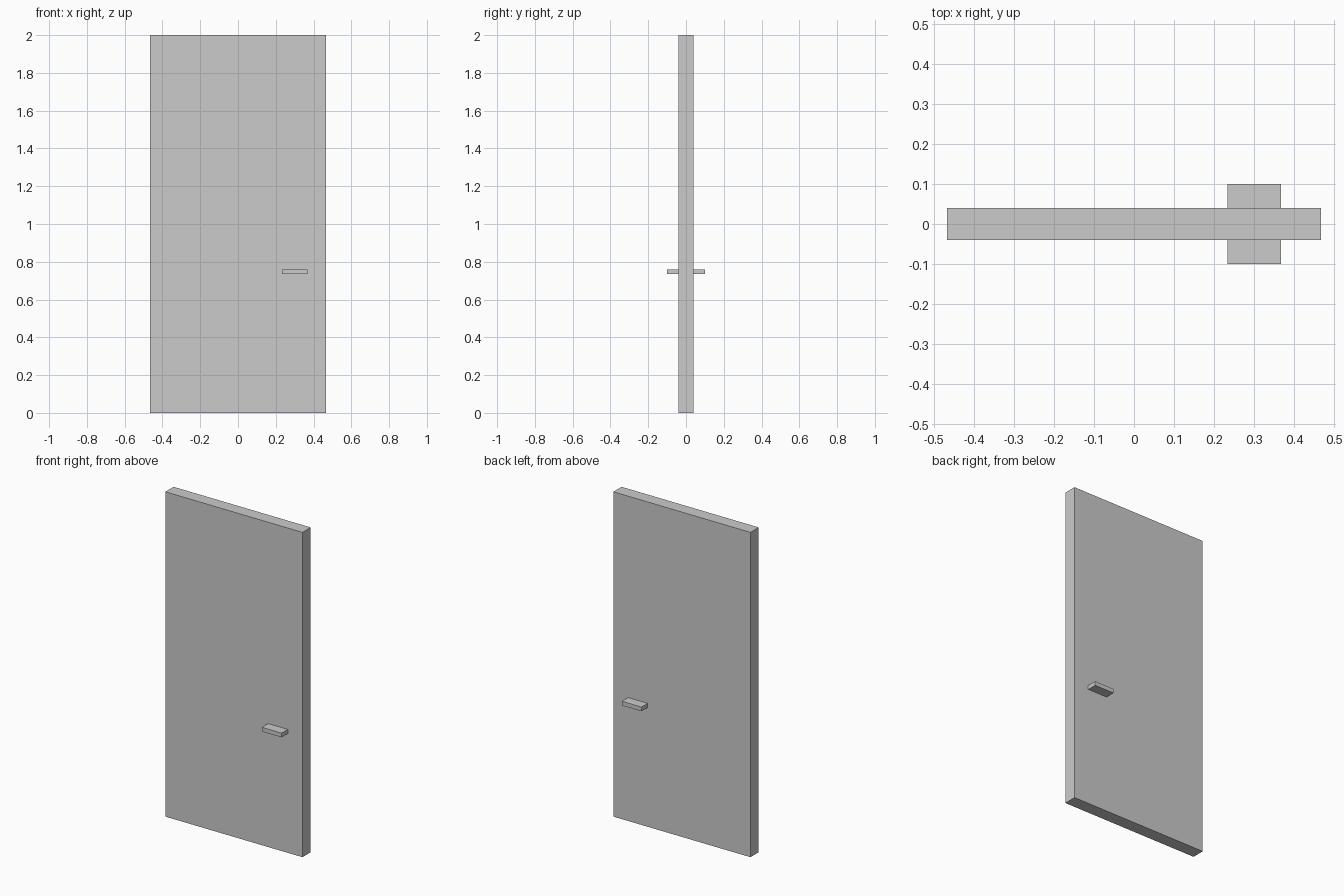
import bpy

if "Cube" in bpy.data.objects:
    bpy.data.objects.remove(bpy.data.objects["Cube"])


def box(name, lo, hi):
    """Axis-aligned box between two corners."""
    centre = [(a + b) / 2 for a, b in zip(lo, hi)]
    bpy.ops.mesh.primitive_cube_add(size=1, location=centre)
    obj = bpy.context.object
    obj.name = name
    obj.scale = [b - a for a, b in zip(lo, hi)]
    bpy.ops.object.transform_apply(location=False, rotation=False, scale=True)
    return obj


HALF_W, HALF_T, HEIGHT = 0.467, 0.04, 2.0
REACH = 0.10  # handle tip distance from the door's mid-plane

# Door slab
box("door_panel", (-HALF_W, -HALF_T, 0), (HALF_W, HALF_T, HEIGHT))

# Flat handles on both faces
for name, y0, y1 in (("front_handle", -REACH, -HALF_T),
                     ("back_handle", HALF_T, REACH)):
    box(name, (0.233, y0, 0.734), (0.367, y1, 0.76))
